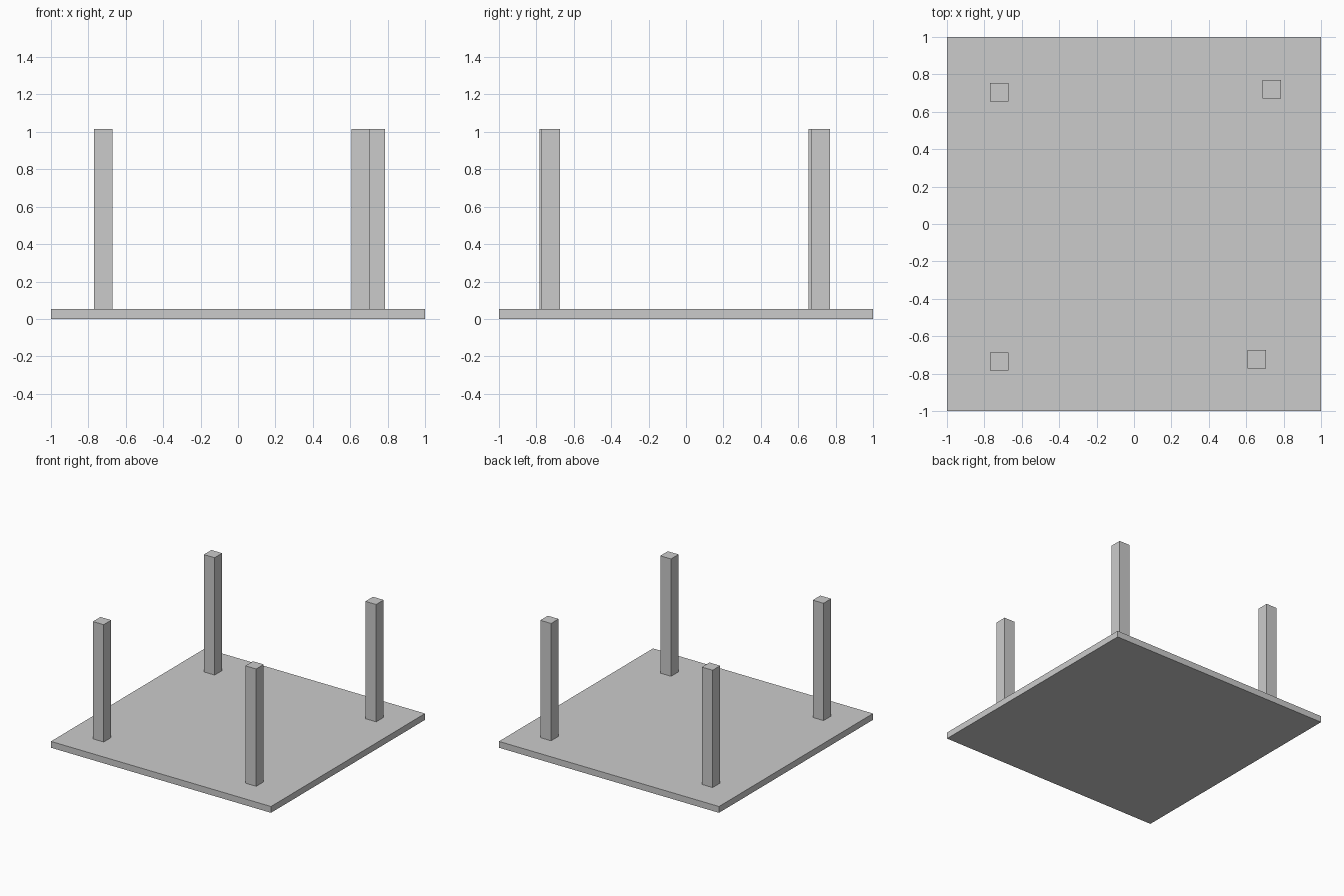
import bpy

if "Cube" in bpy.data.objects:
    bpy.data.objects.remove(bpy.data.objects["Cube"])

PLATE_T = 0.052   # plate thickness
TOP = 1.016       # height of the leg ends
LEG_W = 0.098     # square leg width
SINK = 0.004      # legs seat slightly into the plate


def box(name, x, y, z0, z1, wx, wy):
    bpy.ops.mesh.primitive_cube_add(size=1, location=(x, y, (z0 + z1) / 2))
    ob = bpy.context.object
    ob.name = name
    ob.scale = (wx, wy, z1 - z0)
    bpy.ops.object.transform_apply(location=False, rotation=False, scale=True)
    return ob


# Square table top, lying upside down
box("table_top", 0, 0, 0, PLATE_T, 2, 2)

# Four legs, placed a little unevenly
legs = {
    "front_left_leg": (-0.721, -0.735),
    "front_right_leg": (0.657, -0.723),
    "back_left_leg": (-0.721, 0.705),
    "back_right_leg": (0.737, 0.72),
}
for name, (x, y) in legs.items():
    box(name, x, y, PLATE_T - SINK, TOP, LEG_W, LEG_W)
